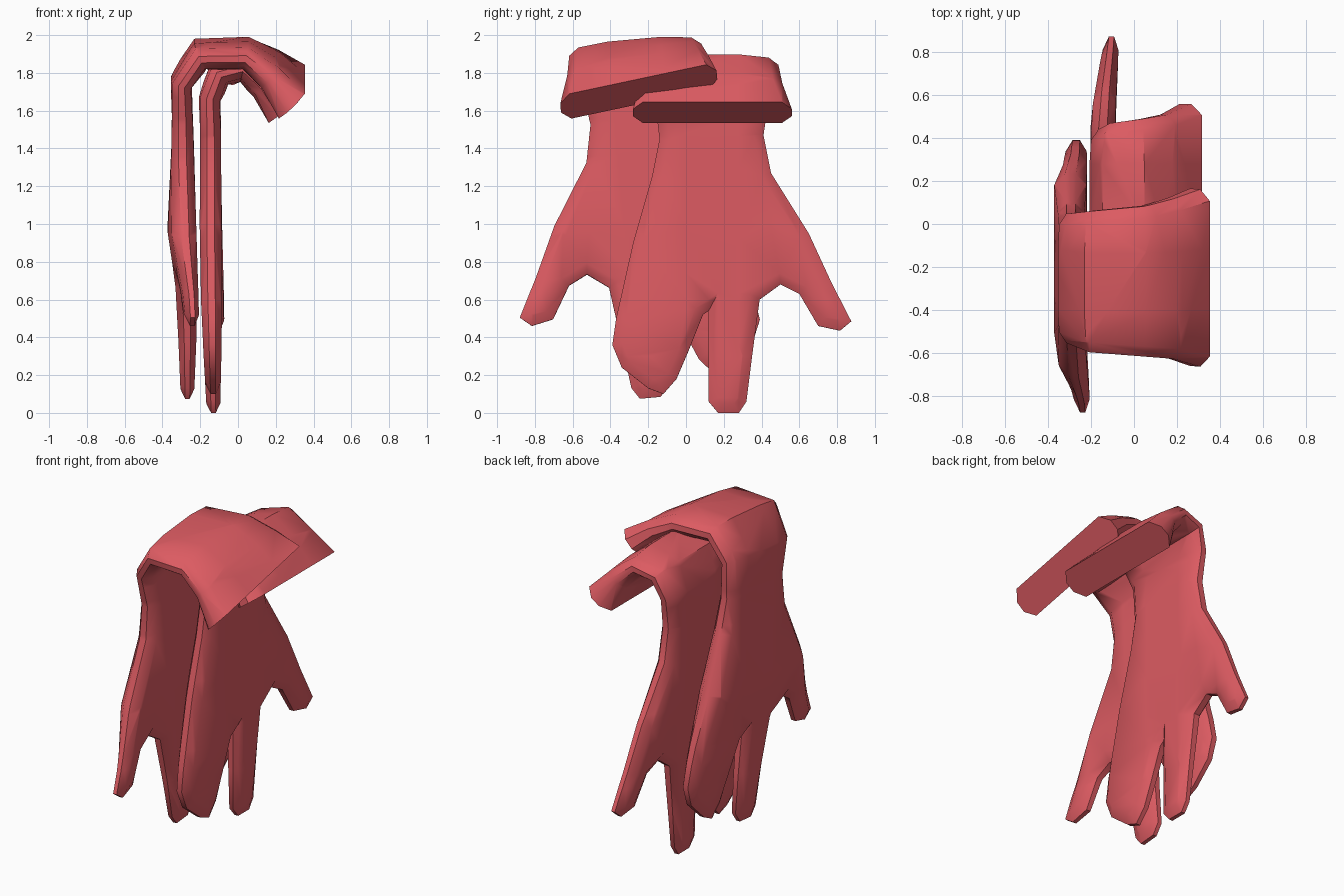
import bpy, bmesh, math
from mathutils import Vector, Matrix

if "Cube" in bpy.data.objects:
    bpy.data.objects.remove(bpy.data.objects["Cube"])

red = bpy.data.materials.new("soft red")
red.diffuse_color = (0.72, 0.105, 0.122, 1)
red.use_nodes = True
red.node_tree.nodes["Principled BSDF"].inputs["Base Color"].default_value = red.diffuse_color

# Flat glove pattern: (across, along), fingertips at 0, cuff past the hem
PATTERN = [(.12, .06), (.17, 0), (.28, 0), (.32, .06), (.35, .3), (.39, .6),      # index finger
           (.50, .68), (.60, .63), (.70, .46), (.815, .435), (.875, .485),        # thumb
           (.77, .69), (.65, .95), (.45, 1.27), (.41, 1.47), (.43, 1.6),          # wrist
           (.47, 1.82), (.51, 2.11), (.56, 2.28), (.60, 2.42),                    # cuff
           (-.32, 2.42), (-.28, 2.28), (-.22, 2.0), (-.17, 1.7), (-.14, 1.45),
           (-.18, 1.25), (-.28, .9), (-.37, .5), (-.39, .36), (-.34, .24),        # wide fingers
           (-.2, .13), (-.12, .1), (-.05, .18), (.01, .32), (.09, .52), (.12, .54)]

# Drape paths: (along, x, z, half thickness)
DRAPE_NEAR = [(0, -.13, 0, .035), (.3, -.135, .3, .047), (.6, -.14, .6, .056),
              (1.0, -.145, 1.0, .058), (1.47, -.145, 1.47, .055), (1.66, -.15, 1.66, .058),
              (1.82, -.10, 1.79, .07), (1.96, .03, 1.825, .075), (2.11, .14, 1.73, .08),
              (2.28, .24, 1.59, .095)]
DRAPE_FAR = [(0, -.268, 0, .035), (.3, -.268, .3, .047), (.6, -.275, .6, .056),
             (.9, -.297, .9, .075), (1.3, -.293, 1.3, .06), (1.5, -.295, 1.5, .055),
             (1.66, -.30, 1.67, .058), (1.82, -.20, 1.82, .075), (1.96, .04, 1.825, .075),
             (2.11, .17, 1.74, .085), (2.28, .285, 1.62, .095)]


def drape_frames(path):
    """Centre, outward normal and half thickness for each row of the path."""
    frames = []
    for i, (s, x, z, h) in enumerate(path):
        a, b = path[max(i - 1, 0)], path[min(i + 1, len(path) - 1)]
        t = Vector((b[1] - a[1], 0, b[2] - a[2])).normalized()
        frames.append((s, Vector((x, 0, z)), Vector((-t.z, 0, t.x)), h))
    return frames


def cut(bm, co, no, trim=False):
    bmesh.ops.bisect_plane(bm, geom=bm.verts[:] + bm.edges[:] + bm.faces[:], dist=1e-5,
                           plane_co=co, plane_no=no, clear_outer=trim)


def make_glove(name, path, side, twist):
    bm = bmesh.new()
    # padded half: raised middle with a lower rim
    face = bm.faces.new([bm.verts.new((u, s, 0)) for u, s in PATTERN])
    bm.normal_update()
    bmesh.ops.inset_region(bm, faces=[face], use_boundary=True, thickness=.05,
                           use_even_offset=True)
    bmesh.ops.triangulate(bm, faces=bm.faces[:])
    for v in bm.verts:
        v.co.z = .35 if any(e.is_boundary for e in v.link_edges) else 1
    # cut a row at every bend, trim at the hem, and two columns for the rounded cuff
    for row in path[1:]:
        cut(bm, (0, row[0], 0), (0, 1, 0), row is path[-1])
    for u in (0, .28):
        cut(bm, (u, 0, 0), (1, 0, 0))
    # side walls and hem, then the other half
    rim = [e for e in bm.edges if e.is_boundary]
    ext = bmesh.ops.extrude_edge_only(bm, edges=rim)
    for g in ext["geom"]:
        if isinstance(g, bmesh.types.BMVert):
            g.co.z = 0
    bmesh.ops.remove_doubles(bm, verts=bm.verts[:], dist=1e-5)
    dup = bmesh.ops.duplicate(bm, geom=bm.verts[:] + bm.edges[:] + bm.faces[:])
    for g in dup["geom"]:
        if isinstance(g, bmesh.types.BMVert):
            g.co.z *= -1
    bmesh.ops.remove_doubles(bm, verts=bm.verts[:], dist=1e-5)
    # drape over the bend
    frames = drape_frames(path)
    for v in bm.verts:
        u, s, d = v.co
        k = 0
        while k < len(frames) - 2 and s > frames[k + 1][0]:
            k += 1
        a, b = frames[k], frames[k + 1]
        f = min(max((s - a[0]) / (b[0] - a[0]), 0), 1)
        n = a[2].lerp(b[2], f).normalized()
        # the thumb thins out and swings towards the palm
        thumb = min(max((u - .48) / .38, 0), 1) if s < 1.2 else 0
        half = (a[3] + (b[3] - a[3]) * f) * (1 - .35 * thumb)
        # the cuff is rounder over the bend
        if s > 1.47:
            across = max(0, abs(u - .14) - .14) / .26
            half *= 1 - .4 * across * math.sin(math.pi * (s - 1.47) / .81)
        p = a[1].lerp(b[1], f) + n * d * half
        p.x += .033 * thumb
        p.y = u * side
        p.z += twist * max(0, (s - 1.96) / .32) * (p.y - .14 * side)
        v.co = p
    bmesh.ops.recalc_face_normals(bm, faces=bm.faces[:])
    me = bpy.data.meshes.new(name)
    bm.to_mesh(me)
    bm.free()
    me.materials.append(red)
    ob = bpy.data.objects.new(name, me)
    bpy.context.collection.objects.link(ob)
    bpy.ops.object.select_all(action='DESELECT')
    ob.select_set(True)
    bpy.context.view_layer.objects.active = ob
    bpy.ops.object.shade_smooth_by_angle(angle=math.radians(46))
    return ob


make_glove("left_glove", DRAPE_NEAR, 1, 0)
# the second glove lies on top, leaning slightly the other way
far = make_glove("right_glove", DRAPE_FAR, -1, .12)
far.data.transform(Matrix.Translation((0, .035, .1)) @ Matrix.Rotation(.09, 4, 'X'))
